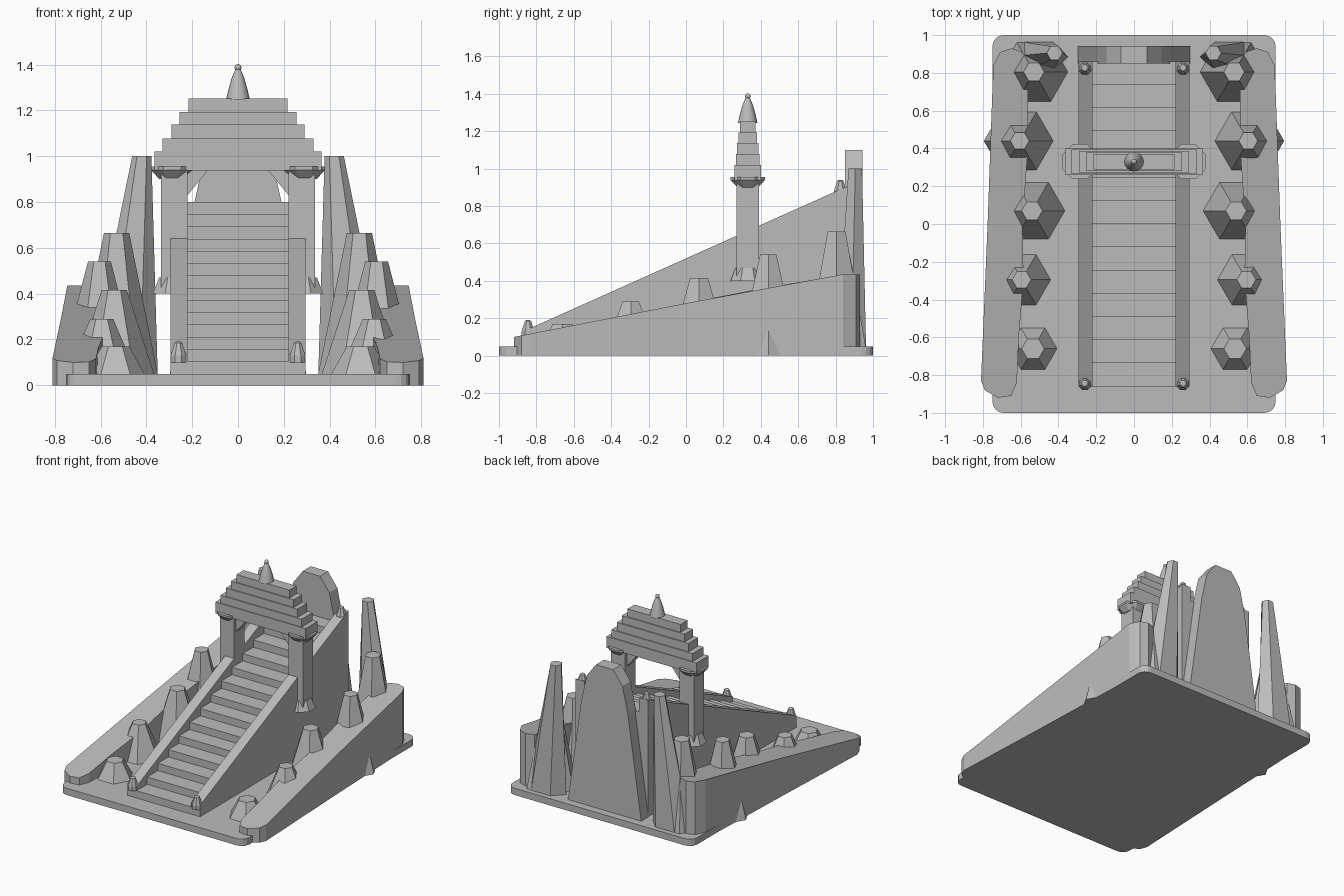
import bpy, bmesh, math

if "Cube" in bpy.data.objects:
    bpy.data.objects.remove(bpy.data.objects["Cube"], do_unlink=True)

stone = bpy.data.materials.new("grey stone")
stone.use_nodes = True
GREY = (0.5, 0.5, 0.5, 1)
stone.diffuse_color = GREY
stone.node_tree.nodes["Principled BSDF"].inputs["Base Color"].default_value = GREY


def finish(name, bm):
    bmesh.ops.recalc_face_normals(bm, faces=bm.faces)
    me = bpy.data.meshes.new(name)
    bm.to_mesh(me)
    bm.free()
    me.materials.append(stone)
    ob = bpy.data.objects.new(name, me)
    bpy.context.collection.objects.link(ob)
    return ob


def loft(name, rings):
    """Skin a stack of equal-length point rings and cap both ends."""
    bm = bmesh.new()
    loops = [[bm.verts.new(p) for p in ring] for ring in rings]
    n = len(loops[0])
    for a, b in zip(loops, loops[1:]):
        for i in range(n):
            j = (i + 1) % n
            bm.faces.new((a[i], a[j], b[j], b[i]))
    bm.faces.new(loops[0])
    bm.faces.new(loops[-1])
    return finish(name, bm)


def box(name, x0, x1, y0, y1, z0, z1):
    return loft(name, [[(x0, y0, z), (x1, y0, z), (x1, y1, z), (x0, y1, z)]
                       for z in (z0, z1)])


def along_x(name, profile, x0, x1):
    return loft(name, [[(x, y, z) for y, z in profile] for x in (x0, x1)])


def along_y(name, profile, y0, y1):
    return loft(name, [[(x, y, z) for x, z in profile] for y in (y0, y1)])


def ring(x, y, z, rx, ry, sides, turn=0.0):
    return [(x + rx * math.cos(turn + math.tau * i / sides),
             y + ry * math.sin(turn + math.tau * i / sides), z) for i in range(sides)]


def turned(name, x, y, profile, sides):
    turn = math.pi / sides if sides == 8 else 0
    return loft(name, [ring(x, y, z, r, r, sides, turn) for r, z in profile])


# Base slab with rounded corners
outline = []
for k, (sx, sy) in enumerate(((1, 1), (-1, 1), (-1, -1), (1, -1))):
    for i in range(5):
        a = (k + i / 4) * math.pi / 2
        outline.append((sx * 0.69 + 0.06 * math.cos(a), sy * 0.94 + 0.06 * math.sin(a)))
loft("base", [[(x, y, z) for x, y in outline] for z in (0, 0.05)])

# Staircase from one stepped profile
STEPS, FRONT, BACK, LOW, TOP = 14, -0.86, 0.86, 0.04, 0.80
tread, rise = (BACK - FRONT) / STEPS, (TOP - 0.05) / STEPS
stairs = [(FRONT, LOW)]
for i in range(STEPS):
    z = 0.05 + (i + 1) * rise
    stairs += [(FRONT + i * tread, z), (FRONT + (i + 1) * tread, z)]
stairs.append((BACK, LOW))
along_x("stairs", stairs, -0.22, 0.22)

# Rounded hill outline: x, y, walked round from the inner back corner
HILL = [(0.56, 0.85), (0.59, 0.91), (0.65, 0.93), (0.71, 0.91), (0.745, 0.84),
        (0.775, 0.0), (0.81, -0.83), (0.79, -0.88), (0.72, -0.92), (0.65, -0.91),
        (0.62, -0.84), (0.61, -0.6), (0.585, -0.3), (0.59, 0.0), (0.565, 0.35)]


def hill_top(y):
    return min(0.435, 0.10 + 0.196 * (y + 0.92))


# Rock spires: x, y, base radius, tip radius, height
ROCKS = [(0.535, -0.66, 0.155, 0.06, 0.17), (0.595, -0.295, 0.175, 0.05, 0.29),
         (0.54, 0.07, 0.19, 0.055, 0.415), (0.605, 0.44, 0.19, 0.05, 0.54),
         (0.53, 0.805, 0.19, 0.055, 0.665)]

for side, s in (("left", 1), ("right", -1)):
    # Sloping stair wall and its end posts
    wall = [(FRONT, LOW), (FRONT, 0.135), (BACK, 0.905), (BACK, LOW)]
    along_x(side + "_stair_wall", wall, s * 0.22, s * 0.295)
    for end, y, z in (("front", -0.845, 0.13), ("back", 0.825, 0.88)):
        turned(f"{side}_{end}_post", s * 0.26, y,
               [(0.037, z - 0.03), (0.037, z), (0.018, z + 0.055), (0.01, z + 0.06)], 8)

    # Gate pillar with flared foot, capital and corner brace
    box(side + "_pillar", s * 0.22, s * 0.337, 0.27, 0.39, 0.40, 0.94)
    turned(side + "_pillar_foot", s * 0.28, 0.33, [(0.1, 0.40), (0.07, 0.47)], 8)
    turned(side + "_capital", s * 0.288, 0.33,
           [(0.06, 0.90), (0.1, 0.94), (0.1, 0.955)], 8)
    along_y(side + "_brace", [(s * 0.22, 0.83), (s * 0.13, 0.94), (s * 0.22, 0.94)],
            0.29, 0.37)

    # Hill bank
    hill = loft(side + "_hill", [[(s * x, y, 0) for x, y in HILL],
                                 [(s * x, y, hill_top(y)) for x, y in HILL]])

    # Rocks
    for i, (x, y, r, tip, h) in enumerate(ROCKS):
        turned(f"{side}_rock_{i + 1}", s * x, y, [(r, 0), (tip, h)], 6)
    loft(side + "_tall_spire", [ring(s * 0.505, 0.885, 0.03, 0.155, 0.09, 6),
                                ring(s * 0.42, 0.905, 1.0, 0.042, 0.042, 6)])

# Stepped gate roof: half width, half depth, from low to high
TIERS = [(0.365, 0.07), (0.33, 0.064), (0.29, 0.057), (0.255, 0.049), (0.215, 0.041)]
LEVELS = [0.937, 1.02, 1.077, 1.138, 1.194, 1.251]
for i, (w, d) in enumerate(TIERS):
    box(f"roof_tier_{i + 1}", -w, w, 0.33 - d, 0.33 + d, LEVELS[i], LEVELS[i + 1])

# Finial with a small ball
finial = turned("finial", 0, 0.33, [(0.052, 1.245), (0.042, 1.29), (0.028, 1.34),
                                    (0.011, 1.38)], 16)
ball_bm = bmesh.new()
bmesh.ops.create_uvsphere(ball_bm, u_segments=12, v_segments=8, radius=0.015)
bmesh.ops.translate(ball_bm, verts=ball_bm.verts, vec=(0, 0.33, 1.387))
ball = finish("finial_ball", ball_bm)

# Peaked slab behind the stairs
half = [(0.3, 0.03), (0.19, 0.8), (0.145, 1.0), (0.07, 1.10)]
along_y("back_peak", half + [(-x, z) for x, z in reversed(half)], 0.85, 0.943)

# Soft shading on the round finial
for ob in bpy.context.selected_objects:
    ob.select_set(False)
for ob in (finial, ball):
    ob.select_set(True)
bpy.context.view_layer.objects.active = finial
bpy.ops.object.shade_smooth_by_angle(angle=math.radians(40))
